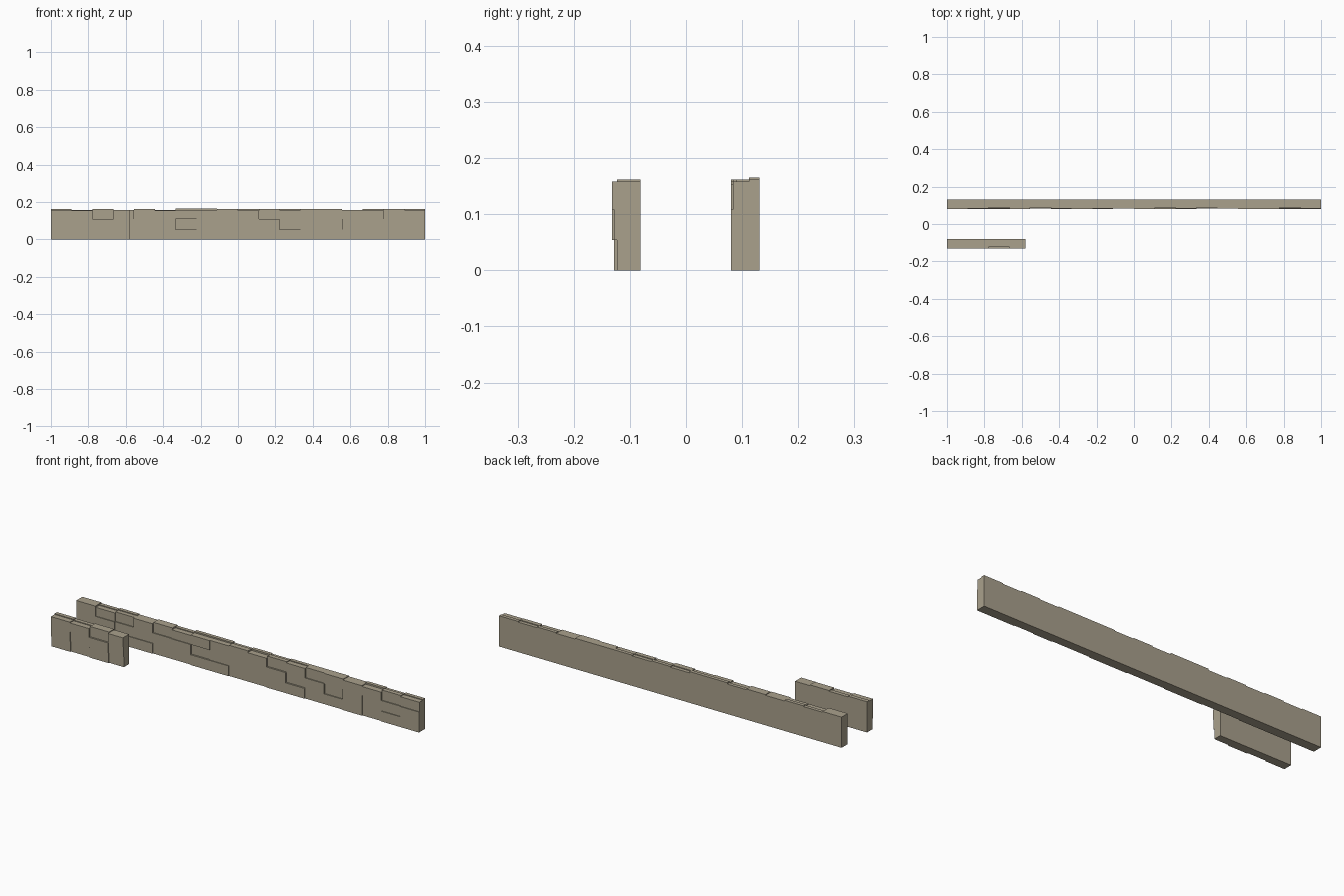
import bpy, bmesh

if "Cube" in bpy.data.objects:
    bpy.data.objects.remove(bpy.data.objects["Cube"])

COL = 2 / 18                      # stone width
ROWS = [0.0, 0.054, 0.108]        # bottom of each stone course

stone = bpy.data.materials.new("stone")
stone.diffuse_color = (0.40, 0.355, 0.265, 1)
stone.use_nodes = True
stone.node_tree.nodes["Principled BSDF"].inputs["Base Color"].default_value = stone.diffuse_color


def wall(name, x_end, y_front, y_back, y_mid, courses, caps):
    """Watertight stepped wall. courses: setback digit per stone, bottom to top.
    caps: top height digit per stone, front strip then back strip."""
    setback = {"0": 0.0, "1": 0.004, "2": 0.009}
    height = {"0": 0.154, "1": 0.158, "2": 0.162, "3": 0.165}
    n = len(courses[0])
    xs = [-1 + i * COL for i in range(n)] + [x_end]
    ys = sorted({y_front + s for s in setback.values()} | {y_mid, y_back})
    zs = ROWS + sorted(height.values())
    ny, nz = len(ys) - 1, len(zs) - 1

    def filled(c):
        i, j, k = c
        if not (0 <= i < n and 0 <= j < ny and 0 <= k < nz):
            return False
        front = y_front + setback[courses[min(k, 2)][i]]
        strip = 0 if ys[j] < y_mid - 1e-6 else 1
        return ys[j] >= front - 1e-6 and zs[k + 1] <= height[caps[strip][i]] + 1e-6

    bm = bmesh.new()
    for i in range(n):
        for j in range(ny):
            for k in range(nz):
                if not filled((i, j, k)):
                    continue
                for axis in range(3):
                    for side in (0, 1):
                        nb = [i, j, k]
                        nb[axis] += 2 * side - 1
                        if filled(nb):
                            continue
                        u, v = (axis + 1) % 3, (axis + 2) % 3
                        quad = []
                        for a, b in ((0, 0), (1, 0), (1, 1), (0, 1)):
                            p = [i, j, k]
                            p[axis] += side
                            p[u] += a
                            p[v] += b
                            quad.append(bm.verts.new((xs[p[0]], ys[p[1]], zs[p[2]])))
                        bm.faces.new(quad if side else quad[::-1])
    bmesh.ops.remove_doubles(bm, verts=bm.verts, dist=1e-5)
    bmesh.ops.dissolve_limit(bm, angle_limit=0.01, verts=bm.verts, edges=bm.edges)
    me = bpy.data.meshes.new(name)
    bm.to_mesh(me)
    bm.free()
    me.materials.append(stone)
    ob = bpy.data.objects.new(name, me)
    bpy.context.collection.objects.link(ob)


# long rear wall
wall("long_stone_wall", 1.0, 0.080, 0.131, 0.112,
     ["000011001100110100",
      "001110211102120110",
      "012021011021210021"],
     ["201120112021221021",
      "212121331212221212"])

# short front wall
wall("short_stone_wall", -0.58, -0.132, -0.081, -0.102,
     ["1212",
      "0101",
      "0020"],
     ["1021",
      "2121"])
